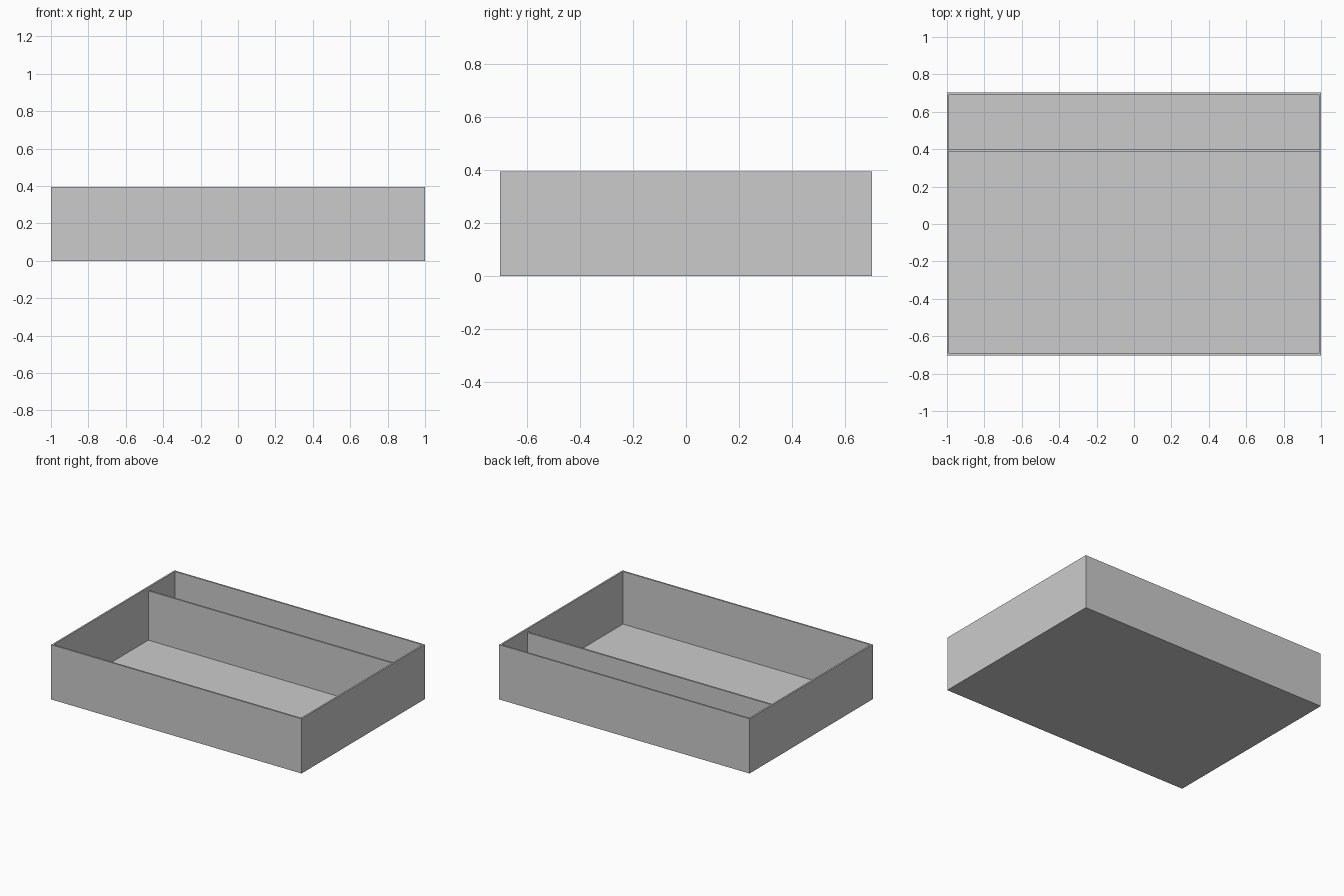
import bpy
import bmesh
from mathutils import Matrix, Vector

default = bpy.data.objects.get("Cube")
if default:
    bpy.data.objects.remove(default, do_unlink=True)

GREY = (0.6, 0.6, 0.6, 1.0)
HALF_X, HALF_Y, HEIGHT = 1.0, 0.703, 0.395
WALL, FLOOR = 0.012, 0.015

grey = bpy.data.materials.new("plain grey")
grey.use_nodes = True
grey.diffuse_color = GREY
grey.node_tree.nodes["Principled BSDF"].inputs["Base Color"].default_value = GREY


def add_object(name, bm):
    mesh = bpy.data.meshes.new(name)
    bm.to_mesh(mesh)
    bm.free()
    mesh.materials.append(grey)
    obj = bpy.data.objects.new(name, mesh)
    bpy.context.collection.objects.link(obj)
    return obj


def block(low, high):
    low, high = Vector(low), Vector(high)
    bm = bmesh.new()
    place = Matrix.Translation((low + high) / 2) @ Matrix.Diagonal((*(high - low), 1))
    bmesh.ops.create_cube(bm, size=1, matrix=place)
    return bm


# Open tray: inset the top face for the rim, then sink it to the floor
tray = block((-HALF_X, -HALF_Y, 0), (HALF_X, HALF_Y, HEIGHT))
top = max(tray.faces, key=lambda f: f.calc_center_median().z)
bmesh.ops.inset_region(tray, faces=[top], thickness=WALL, use_even_offset=True)
sunk = bmesh.ops.extrude_face_region(tray, geom=[top])["geom"]
bmesh.ops.delete(tray, geom=[top], context="FACES_ONLY")
verts = [v for v in sunk if isinstance(v, bmesh.types.BMVert)]
bmesh.ops.translate(tray, verts=verts, vec=(0, 0, FLOOR - HEIGHT))
bmesh.ops.recalc_face_normals(tray, faces=tray.faces)
add_object("tray", tray)

# Divider panel, slightly lower than the rim
inner = HALF_X - WALL
add_object("divider", block((-inner, 0.387, FLOOR), (inner, 0.4, 0.371)))
